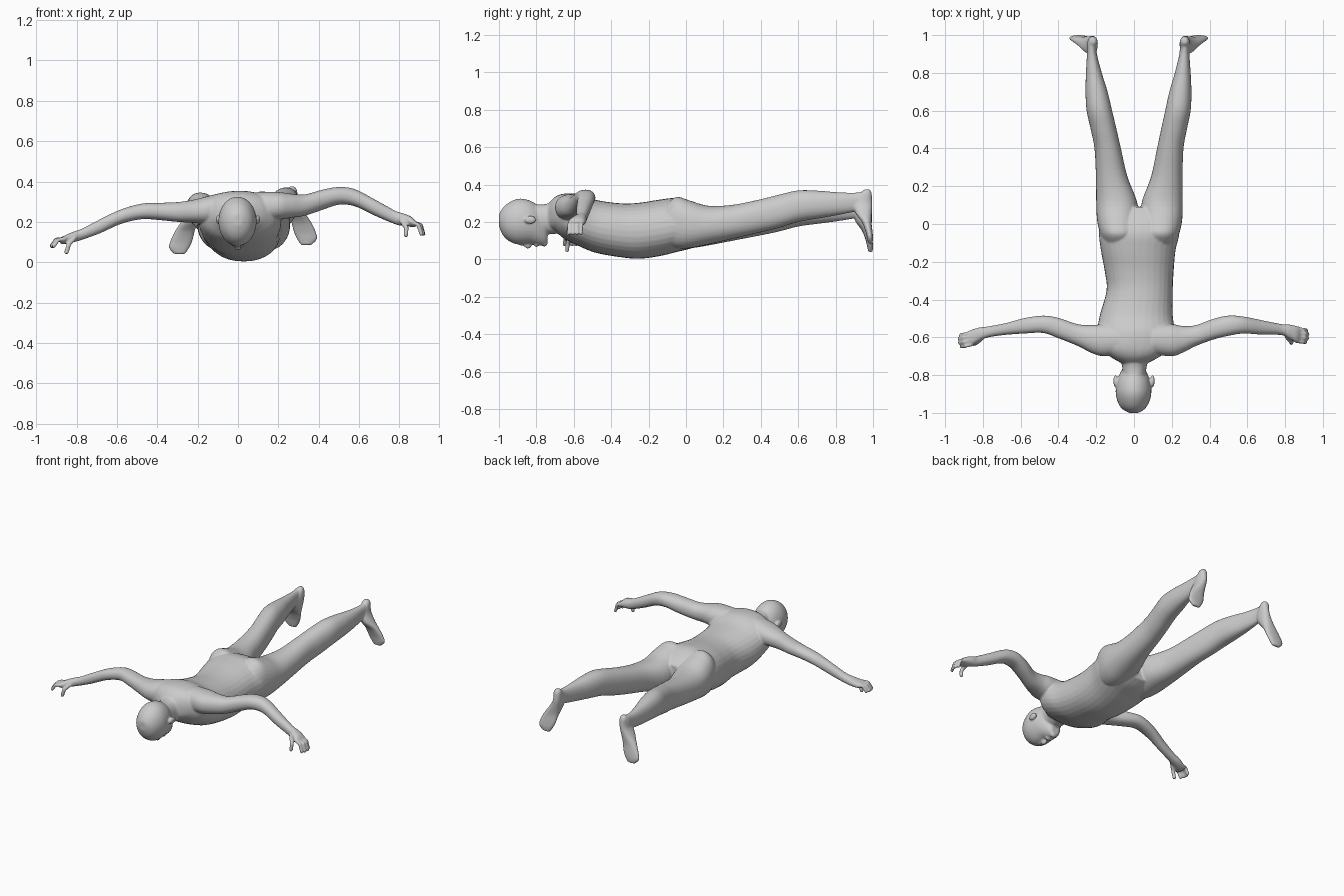
import bpy, bmesh, math
from mathutils import Vector, Matrix

bm = bmesh.new()


def catmull(a, b, c, d, t):
    return [0.5 * (2*q + (r-p)*t + (2*p - 5*q + 4*r - s)*t*t + (3*q - p - 3*r + s)*t**3)
            for p, q, r, s in zip(a, b, c, d)]


def loft(axis, rows, steps=4, sides=32, power=2.2):
    """Closed skin through rings: (position, u_min, u_max, v_min, v_max)."""
    fine = []
    for i in range(len(rows) - 1):
        a, d = rows[max(i-1, 0)], rows[min(i+2, len(rows)-1)]
        fine += [catmull(a, rows[i], rows[i+1], d, k / steps) for k in range(steps)]
    fine.append(rows[-1])
    others = [k for k in range(3) if k != axis]
    rings = []
    for p, u0, u1, v0, v1 in fine:
        ring = []
        for k in range(sides):
            ang = 2 * math.pi * k / sides
            c, s = math.cos(ang), math.sin(ang)
            co = [0, 0, 0]
            co[axis] = p
            co[others[0]] = (u0+u1)/2 + (u1-u0)/2 * math.copysign(abs(c) ** (2/power), c)
            co[others[1]] = (v0+v1)/2 + (v1-v0)/2 * math.copysign(abs(s) ** (2/power), s)
            ring.append(bm.verts.new(co))
        rings.append(ring)
    faces = [bm.faces.new(rings[0]), bm.faces.new(rings[-1])]
    for a, b in zip(rings, rings[1:]):
        for k in range(sides):
            n = (k + 1) % sides
            faces.append(bm.faces.new((a[k], a[n], b[n], b[k])))
    bmesh.ops.recalc_face_normals(bm, faces=faces)


def blob(pos, size):
    mat = Matrix.Translation(pos) @ Matrix.Diagonal((*size, 1))
    bmesh.ops.create_icosphere(bm, subdivisions=2, radius=1, matrix=mat)


def digit(points, r):
    """Finger: a chain of small balls along a bent line."""
    pts = [Vector(p) for p in points]
    for a, b in zip(pts, pts[1:]):
        for k in range(7):
            blob(a.lerp(b, k / 6), (r, r, r))


# torso, along y
loft(1, [(-.735, -.07, .075, .16, .30), (-.70, -.13, .14, .15, .335), (-.65, -.185, .195, .11, .352),
         (-.57, -.195, .215, .07, .35), (-.48, -.18, .205, .035, .318), (-.35, -.145, .205, .012, .30),
         (-.25, -.155, .21, .004, .303), (-.14, -.175, .22, .018, .32), (-.05, -.185, .24, .04, .328),
         (.03, -.17, .23, .06, .30), (.09, -.12, .18, .09, .26)])

# neck and head
loft(1, [(-.84, -.06, .06, .15, .30), (-.76, -.062, .066, .135, .295), (-.66, -.08, .09, .14, .32)])
loft(1, [(-1.0, -.025, .022, .18, .24), (-.985, -.055, .05, .14, .268), (-.96, -.078, .072, .108, .295),
         (-.92, -.093, .088, .085, .318), (-.88, -.097, .092, .08, .325), (-.83, -.09, .085, .082, .313),
         (-.785, -.072, .067, .075, .28), (-.755, -.052, .047, .075, .22), (-.74, -.03, .026, .085, .16)],
     power=2.0)
blob((0, -.845, .077), (.015, .022, .02))
blob((0, -.867, .085), (.010, .035, .014))
blob((0, -.80, .076), (.024, .013, .010))
blob((0, -.757, .085), (.024, .016, .017))
for s in (-1, 1):
    blob((s * .098, -.832, .212), (.012, .033, .022))

# legs along y and feet along z; the second leg is mirrored and a bit lower
LEG = [(-.10, .06, .22, .08, .30), (-.05, .04, .24, .06, .335), (.02, .036, .255, .06, .315),
       (.12, .042, .258, .08, .287), (.25, .09, .257, .11, .292), (.4, .122, .262, .145, .322),
       (.5, .143, .28, .17, .347), (.6, .165, .30, .20, .369), (.7, .187, .304, .218, .368),
       (.8, .216, .30, .235, .36), (.9, .24, .293, .255, .357), (.96, .243, .293, .27, .365)]
FOOT = [(.375, .255, .28, .955, .98), (.355, .244, .293, .935, .992), (.30, .242, .30, .90, .996),
        (.25, .25, .328, .905, .994), (.20, .264, .362, .94, .992), (.15, .276, .386, .96, .997),
        (.115, .292, .392, .968, 1.0), (.085, .312, .365, .975, .997)]
for left in (False, True):
    leg, foot = LEG, FOOT
    if left:
        sh = lambda y: max(0, y)
        leg = [(y, .06 - b - .018*sh(y), .06 - a - .018*sh(y), c - .04*sh(y), d - .04*sh(y))
               for y, a, b, c, d in LEG]
        foot = [(z - .045, .05 - b, .05 - a, c, d) for z, a, b, c, d in FOOT]
    loft(1, leg)
    loft(2, foot)

# arms along x, wrist widening into the palm
loft(0, [(.10, -.69, -.53, .20, .35), (.2, -.70, -.53, .21, .348), (.26, -.68, -.54, .22, .34),
         (.33, -.645, -.535, .23, .336), (.42, -.612, -.502, .26, .36), (.5, -.592, -.485, .285, .373),
         (.58, -.58, -.49, .277, .362), (.68, -.586, -.51, .23, .31), (.78, -.588, -.53, .188, .255),
         (.82, -.607, -.532, .18, .242), (.86, -.628, -.54, .175, .225), (.88, -.625, -.545, .175, .205)])
loft(0, [(-.08, -.69, -.53, .19, .345), (-.16, -.70, -.53, .19, .325), (-.22, -.685, -.535, .195, .31),
         (-.30, -.645, -.53, .20, .298), (-.4, -.605, -.497, .21, .294), (-.48, -.577, -.485, .213, .29),
         (-.58, -.58, -.498, .19, .262), (-.68, -.587, -.525, .145, .215), (-.77, -.60, -.542, .112, .168),
         (-.82, -.62, -.548, .098, .15), (-.86, -.643, -.56, .09, .132), (-.88, -.64, -.568, .092, .122)])

# fingers and thumbs
for i in range(4):
    y = -.555 - i * .022
    reach = (.0, .008, .006, -.004)[i]
    digit([(.86, y, .20), (.898 + reach, y - .004, .185), (.912 + reach, y - .006, .14)], .0105)
    y = -.575 - i * .021
    digit([(-.86, y, .115), (-.895 - reach, y - .008, .112), (-.917 - reach, y - .012, .08)], .0105)
digit([(.81, -.60, .205), (.835, -.625, .17), (.832, -.63, .135)], .012)
digit([(-.81, -.61, .12), (-.838, -.632, .09), (-.85, -.635, .05)], .012)

# fuse all the parts into one smooth skin
mesh = bpy.data.meshes.new("body")
bm.to_mesh(mesh)
bm.free()
body = bpy.data.objects.new("body", mesh)
bpy.context.collection.objects.link(body)
fuse = body.modifiers.new("fuse", 'REMESH')
fuse.mode = 'VOXEL'
fuse.voxel_size = .0055
fuse.use_smooth_shade = True
soft = body.modifiers.new("soften", 'SMOOTH')
soft.factor = .5
soft.iterations = 5
